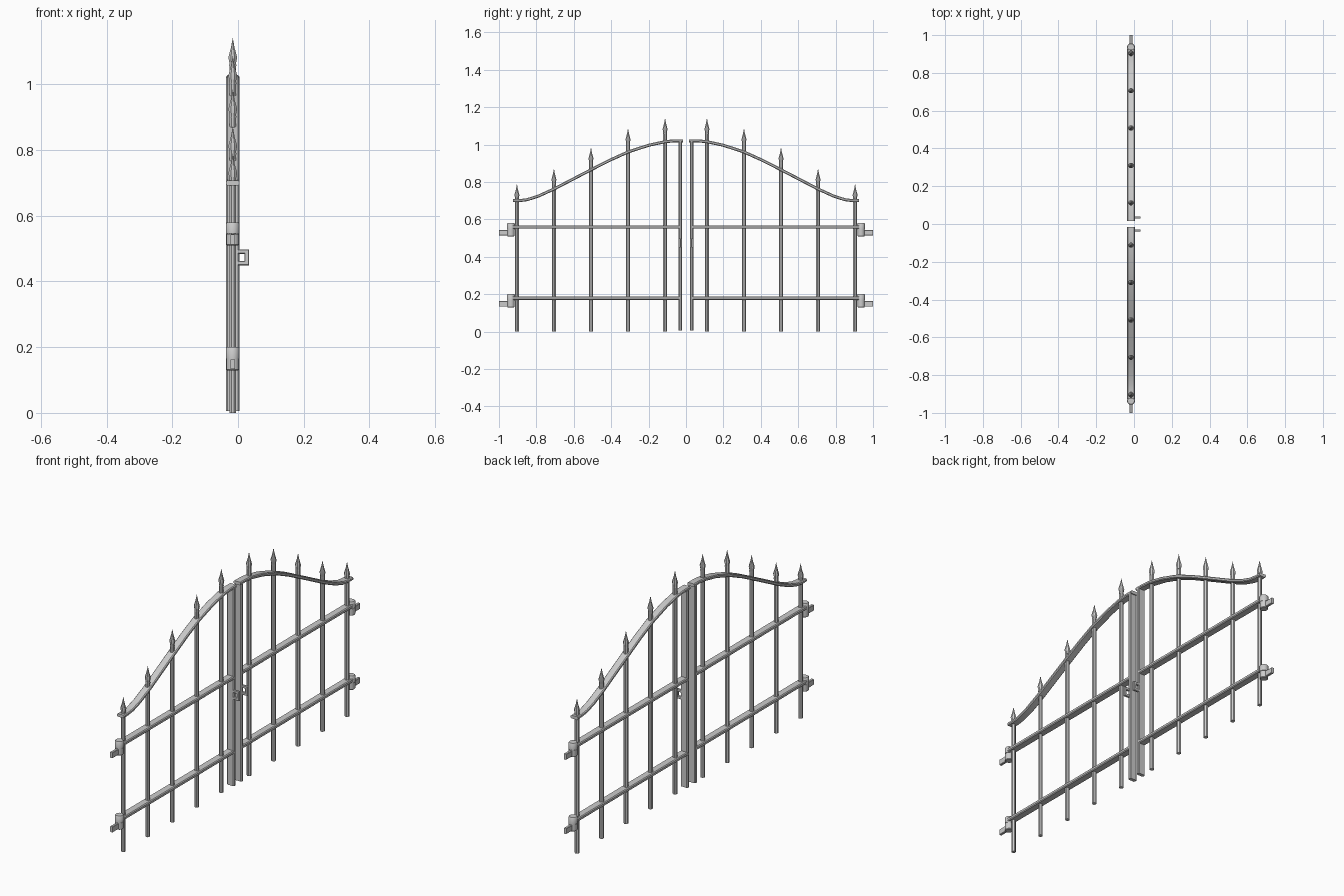
import bpy, bmesh, math
from mathutils import Vector

if "Cube" in bpy.data.objects:
    bpy.data.objects.remove(bpy.data.objects["Cube"])

CX = -0.016  # centre plane of the gate leaves


def finish(name, bm, smooth=True):
    bmesh.ops.recalc_face_normals(bm, faces=bm.faces)
    me = bpy.data.meshes.new(name)
    bm.to_mesh(me)
    bm.free()
    ob = bpy.data.objects.new(name, me)
    bpy.context.collection.objects.link(ob)
    if smooth:
        bpy.ops.object.select_all(action='DESELECT')
        ob.select_set(True)
        bpy.context.view_layer.objects.active = ob
        bpy.ops.object.shade_smooth_by_angle(angle=math.radians(40))
    return ob


def sweep(name, path, side, hw, ht, ch):
    """Sweep a chamfered rectangle along a planar path; side is the plane normal."""
    path = [Vector(p) for p in path]
    side = Vector(side)
    sec = [(hw, ht - ch), (hw - ch, ht), (ch - hw, ht), (-hw, ht - ch),
           (-hw, ch - ht), (ch - hw, -ht), (hw - ch, -ht), (hw, ch - ht)]
    dirs = [(b - a).normalized() for a, b in zip(path, path[1:])]
    bm = bmesh.new()
    rings = []
    for i, p in enumerate(path):
        d0, d1 = dirs[max(i - 1, 0)], dirs[min(i, len(dirs) - 1)]
        t = (d0 + d1).normalized()
        n = side.cross(t) / t.dot(d1)
        rings.append([bm.verts.new(p + side * u + n * v) for u, v in sec])
    for a, b in zip(rings, rings[1:]):
        for k in range(8):
            j = (k + 1) % 8
            bm.faces.new((a[k], a[j], b[j], b[k]))
    bm.faces.new(rings[0])
    bm.faces.new(rings[-1])
    return finish(name, bm)


def lathe(name, x, y, prof, n):
    """Revolve (radius, z) points; zero radius closes to a point."""
    bm = bmesh.new()
    prev = None
    for r, z in prof:
        if r == 0:
            tip = bm.verts.new((x, y, z))
            for k in range(n):
                bm.faces.new((prev[k], prev[(k + 1) % n], tip))
            return finish(name, bm)
        ring = [bm.verts.new((x + r * math.cos(math.tau * (k + .5) / n),
                              y + r * math.sin(math.tau * (k + .5) / n), z)) for k in range(n)]
        if prev:
            for k in range(n):
                j = (k + 1) % n
                bm.faces.new((prev[k], prev[j], ring[j], ring[k]))
        else:
            bm.faces.new(ring)
        prev = ring
    bm.faces.new(prev)
    return finish(name, bm)


TOP = [(0.016, 1.02), (0.06, 1.02), (0.112, 1.015), (0.2, 0.996), (0.31, 0.96),
       (0.41, 0.915), (0.508, 0.865), (0.61, 0.812), (0.706, 0.762), (0.79, 0.724),
       (0.85, 0.705), (0.89, 0.70), (0.926, 0.70)]
BARS = [(0.112, 1.142), (0.31, 1.087), (0.508, 0.985), (0.706, 0.872), (0.904, 0.79)]

for s, leaf in ((1, "left"), (-1, "right")):
    # curved top rail
    sweep(f"{leaf}_top_rail", [(CX, s * y, z) for y, z in TOP], (1, 0, 0), 0.02, 0.008, 0.004)
    # meeting post
    sweep(f"{leaf}_post", [(CX, s * 0.031, 0.006), (CX, s * 0.031, 1.018)],
          (1, 0, 0), 0.02, 0.009, 0.004)
    # upright bars with spear tips
    for i, (y, t) in enumerate(BARS):
        lathe(f"{leaf}_bar_{i}", CX, s * y, [(0.011, 0), (0.011, t - 0.082)], 8)
        lathe(f"{leaf}_spear_{i}", CX, s * y,
              [(0.012, t - 0.086), (0.011, t - 0.076), (0.0145, t - 0.06),
               (0.006, t - 0.03), (0, t)], 8)
    # cross rails and hinges
    for z, lvl in ((0.179, "lower"), (0.559, "upper")):
        sweep(f"{leaf}_{lvl}_rail", [(CX, s * 0.036, z), (CX, s * 0.925, z)],
              (1, 0, 0), 0.02, 0.009, 0.004)
        y = s * 0.936
        lathe(f"{leaf}_{lvl}_hinge_top", CX, y,
              [(0.021, z - 0.013), (0.021, z + 0.017), (0.018, z + 0.021)], 16)
        lathe(f"{leaf}_{lvl}_hinge_base", CX, y,
              [(0.017, z - 0.05), (0.02, z - 0.047), (0.02, z - 0.014)], 16)
        sweep(f"{leaf}_{lvl}_hinge_tab", [(CX, y, z - 0.031), (CX, s, z - 0.031)],
              (1, 0, 0), 0.007, 0.015, 0.002)
    # latch staple on the back of the post
    sweep(f"{leaf}_latch", [(0, s * 0.034, 0.491), (0.027, s * 0.034, 0.491),
                            (0.027, s * 0.034, 0.456), (0, s * 0.034, 0.456)],
          (0, 1, 0), 0.006, 0.007, 0.002)
